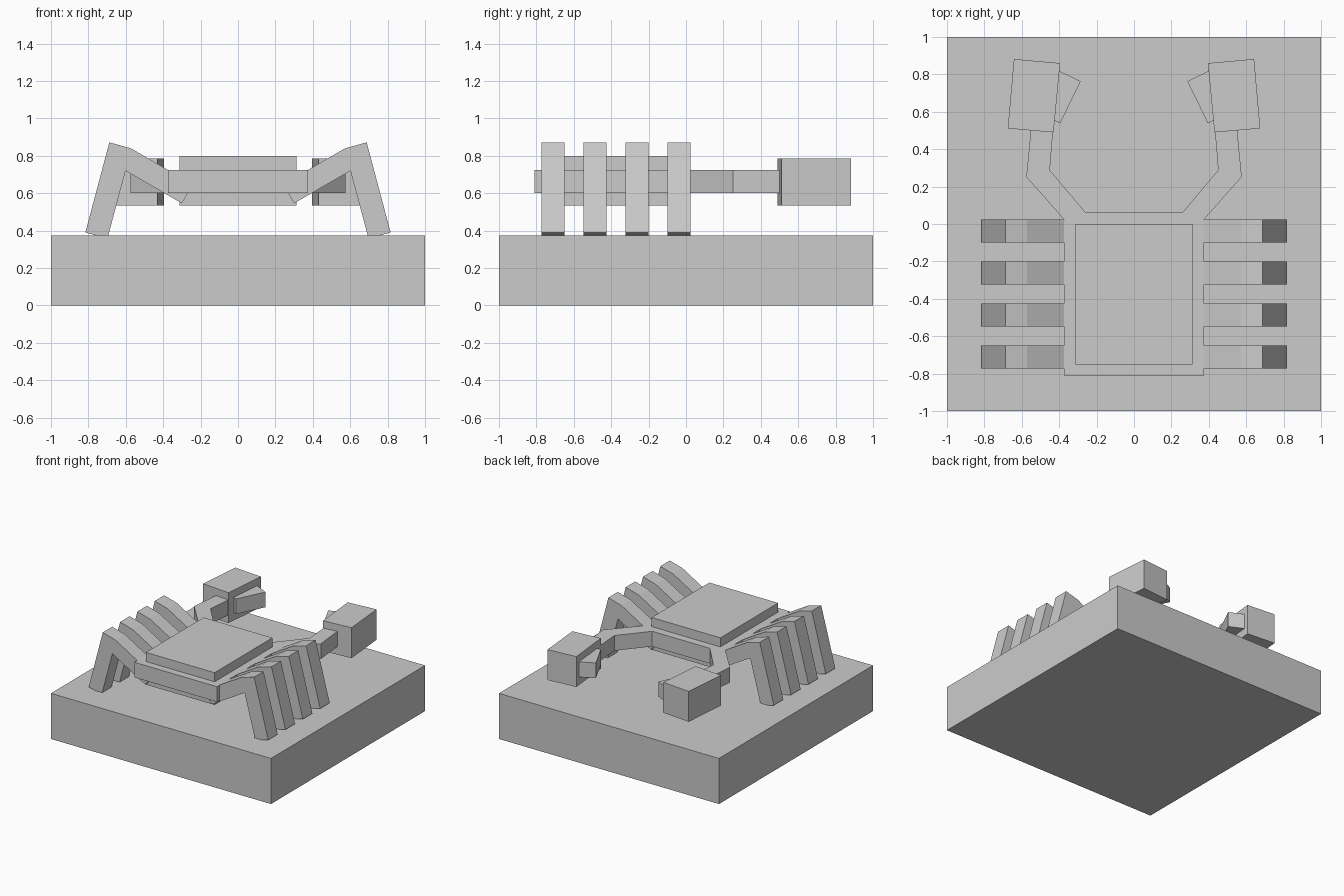
import bpy, bmesh
from mathutils import Vector

if "Cube" in bpy.data.objects:
    bpy.data.objects.remove(bpy.data.objects["Cube"])


def prism(name, profile, lo, hi, axis='Z'):
    """Extrude a profile between lo and hi: (x, y) along Z or (x, z) along Y."""
    bm = bmesh.new()
    place = (lambda a, b: (a, b, lo)) if axis == 'Z' else (lambda a, b: (a, lo, b))
    face = bm.faces.new([bm.verts.new(place(a, b)) for a, b in profile])
    ext = bmesh.ops.extrude_face_region(bm, geom=[face])
    step = Vector((0, 0, hi - lo) if axis == 'Z' else (0, hi - lo, 0))
    bmesh.ops.translate(bm, vec=step,
                        verts=[g for g in ext['geom'] if isinstance(g, bmesh.types.BMVert)])
    bmesh.ops.recalc_face_normals(bm, faces=bm.faces)
    mesh = bpy.data.meshes.new(name)
    bm.to_mesh(mesh)
    bm.free()
    obj = bpy.data.objects.new(name, mesh)
    bpy.context.collection.objects.link(obj)
    return obj


def rect(x, y0, y1):
    return [(-x, y0), (x, y0), (x, y1), (-x, y1)]


def pair(name, profile, lo, hi, axis='Z'):
    """Right part plus its mirrored left twin."""
    prism(name + "_right", profile, lo, hi, axis)
    prism(name + "_left", [(-a, b) for a, b in profile], lo, hi, axis)


# Base slab
prism("base", rect(1, -1, 1), 0, 0.375)

# Flat body plate with both bent arms in one outline
half = [(0.375, -0.81), (0.375, 0.025), (0.576, 0.252), (0.55, 0.52),
        (0.432, 0.51), (0.45, 0.288), (0.262, 0.065)]
prism("body_and_arms", half + [(-x, y) for x, y in reversed(half)], 0.6, 0.725)

# Thick shell core, showing above and below the plate
prism("shell", rect(0.3125, -0.75, 0), 0.535, 0.8)

# Four bent legs per side
leg = [(0.24, 0.648), (0.375, 0.725), (0.572, 0.84), (0.688, 0.872),
       (0.816, 0.39), (0.698, 0.358), (0.601, 0.72), (0.3, 0.546)]
for i in range(4):
    y = -0.773 + 0.225 * i
    pair(f"leg_{i + 1}", leg, y, y + 0.123, 'Y')

# Claws and their small inner pincers
pair("claw", [(0.43, 0.49), (0.675, 0.511), (0.642, 0.882), (0.395, 0.86)], 0.535, 0.785)
pair("pincer", [(0.285, 0.763), (0.395, 0.538), (0.51, 0.594), (0.4, 0.819)], 0.6, 0.725)
